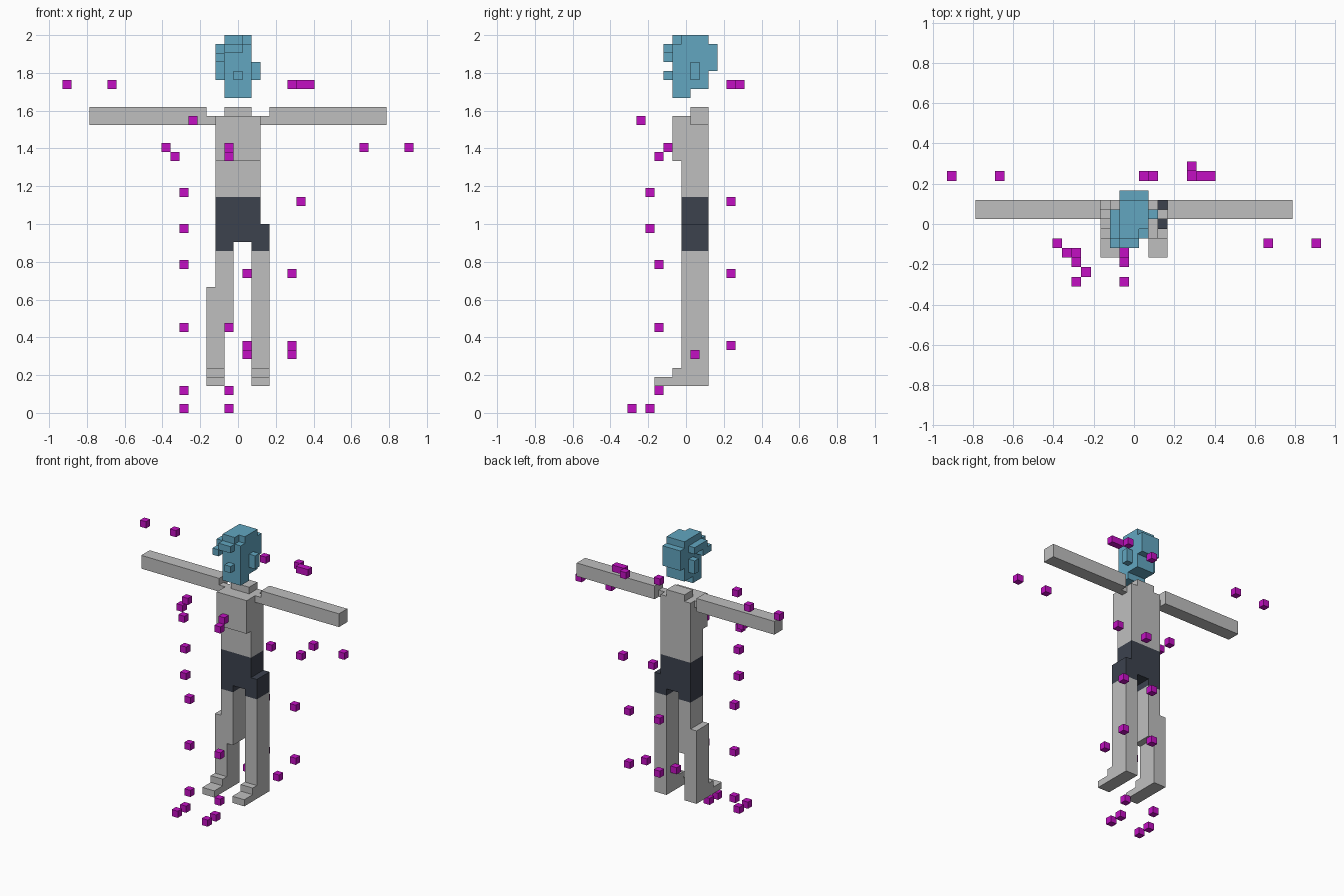
import bpy
import bmesh
from mathutils import Vector

UNIT = 2 / 42  # edge length of one cell

default_cube = bpy.data.objects.get("Cube")
if default_cube:
    bpy.data.objects.remove(default_cube, do_unlink=True)


def make_material(name, red, green, blue):
    material = bpy.data.materials.new(name)
    material.use_nodes = True
    colour = (red, green, blue, 1)
    material.diffuse_color = colour
    material.node_tree.nodes["Principled BSDF"].inputs["Base Color"].default_value = colour
    return material


grey = make_material("light grey", .52, .52, .52)
navy = make_material("dark navy", .045, .054, .076)
blue = make_material("sky blue", .122, .381, .527)
purple = make_material("vivid purple", .54, .005, .54)


def box(x_range, y_range, z_range):
    """Cells of a block; x and y are inclusive cell centres, z runs bottom to top."""
    return {(x, y, z)
            for x in range(x_range[0], x_range[1] + 1)
            for y in range(y_range[0], y_range[1] + 1)
            for z in range(z_range[0], z_range[1])}


def build(name, cells, material):
    """Make the outer skin of a set of cells as one mesh."""
    bm = bmesh.new()
    for cell in cells:
        centre = Vector(cell) + Vector((0, 0, .5))
        for axis in range(3):
            for sign in (-1, 1):
                normal = Vector((0, 0, 0))
                normal[axis] = sign
                if tuple(int(c + n) for c, n in zip(cell, normal)) in cells:
                    continue
                side = Vector((0, 0, 0))
                side[(axis + 1) % 3] = 1
                up = normal.cross(side)
                corners = [(-1, -1), (1, -1), (1, 1), (-1, 1)]
                bm.faces.new([bm.verts.new((centre + (normal + side * a + up * b) / 2) * UNIT)
                              for a, b in corners])
    bmesh.ops.remove_doubles(bm, verts=bm.verts, dist=UNIT / 100)
    bmesh.ops.dissolve_limit(bm, angle_limit=.01, verts=bm.verts, edges=bm.edges)
    mesh = bpy.data.meshes.new(name)
    bm.to_mesh(mesh)
    bm.free()
    mesh.materials.append(material)
    obj = bpy.data.objects.new(name, mesh)
    bpy.context.scene.collection.objects.link(obj)
    return obj


DEPTH = (0, 2)     # front to back of the hips and legs
WIDE = (-1, 1)     # width of the head and neck

# Torso with the deeper chest, and the neck
torso = box((-2, 2), DEPTH, (24, 28)) | box((-2, 2), (-1, 2), (28, 33))
build("torso", torso | box(WIDE, (1, 2), (33, 34)), grey)

# Arms with a thin shoulder joint
for label, side in (("left", 1), ("right", -1)):
    span = sorted((4 * side, 16 * side))
    joint = (3 * side, 3 * side)
    build(label + "_arm", box(span, (1, 2), (32, 34)) | box(joint, (1, 1), (32, 33)), grey)

# Shorts
shorts = box((-2, 2), DEPTH, (21, 24)) | box((-2, 3), DEPTH, (19, 21))
shorts |= box((-2, -1), DEPTH, (18, 19)) | box((2, 3), DEPTH, (18, 19))
build("shorts", shorts, navy)


# Legs with stepped feet
def foot(x_range):
    return box(x_range, (-1, -1), (3, 5)) | box(x_range, (-3, -2), (3, 4))


build("left_leg", box((2, 3), DEPTH, (3, 18)) | foot((2, 3)), grey)
right_leg = box((-2, -1), DEPTH, (10, 18)) | box((-3, -2), DEPTH, (3, 14))
build("right_leg", right_leg | foot((-3, -2)), grey)

# Head: jaw, skull, crown and back of the head
head = box(WIDE, (-1, 0), (35, 36)) | box(WIDE, (-1, 2), (36, 41))
head |= box(WIDE, DEPTH, (41, 42)) | box((-1, 0), (-1, -1), (41, 42))
head |= box(WIDE, (3, 3), (38, 41))
# Nose and ears
head |= box((0, 0), (-2, -2), (37, 38))
for x in (-2, 2):
    head |= box((x, x), (1, 1), (37, 39))
# Swept fringe
head |= box((-1, 0), (-2, -2), (40, 41))
head |= box((-2, -2), (-1, 1), (40, 41)) | box((-2, -2), (-2, -1), (39, 40))
build("head", head, blue)

# Floating marker cubes, grouped by depth and height: (y, z): x positions
markers = {
    (5, 36): (-19, -14, 1, 7, 8), (6, 36): (6,),
    (-5, 32): (-5,), (-2, 29): (-8, -1, 14, 19), (-3, 28): (-7, -1),
    (-4, 24): (-6,), (5, 23): (2, 7), (-4, 20): (-6,), (-3, 16): (-6,),
    (5, 15): (1, 6), (5, 7): (1, 6), (1, 6): (1, 6),
    (-3, 9): (-6, -1), (-3, 2): (-6, -1),
    (-4, 0): (-6, -1), (-6, 0): (-6, -1),
}
for (y, z), positions in markers.items():
    for x in positions:
        build("marker_cube", {(x, y, z)}, purple)
